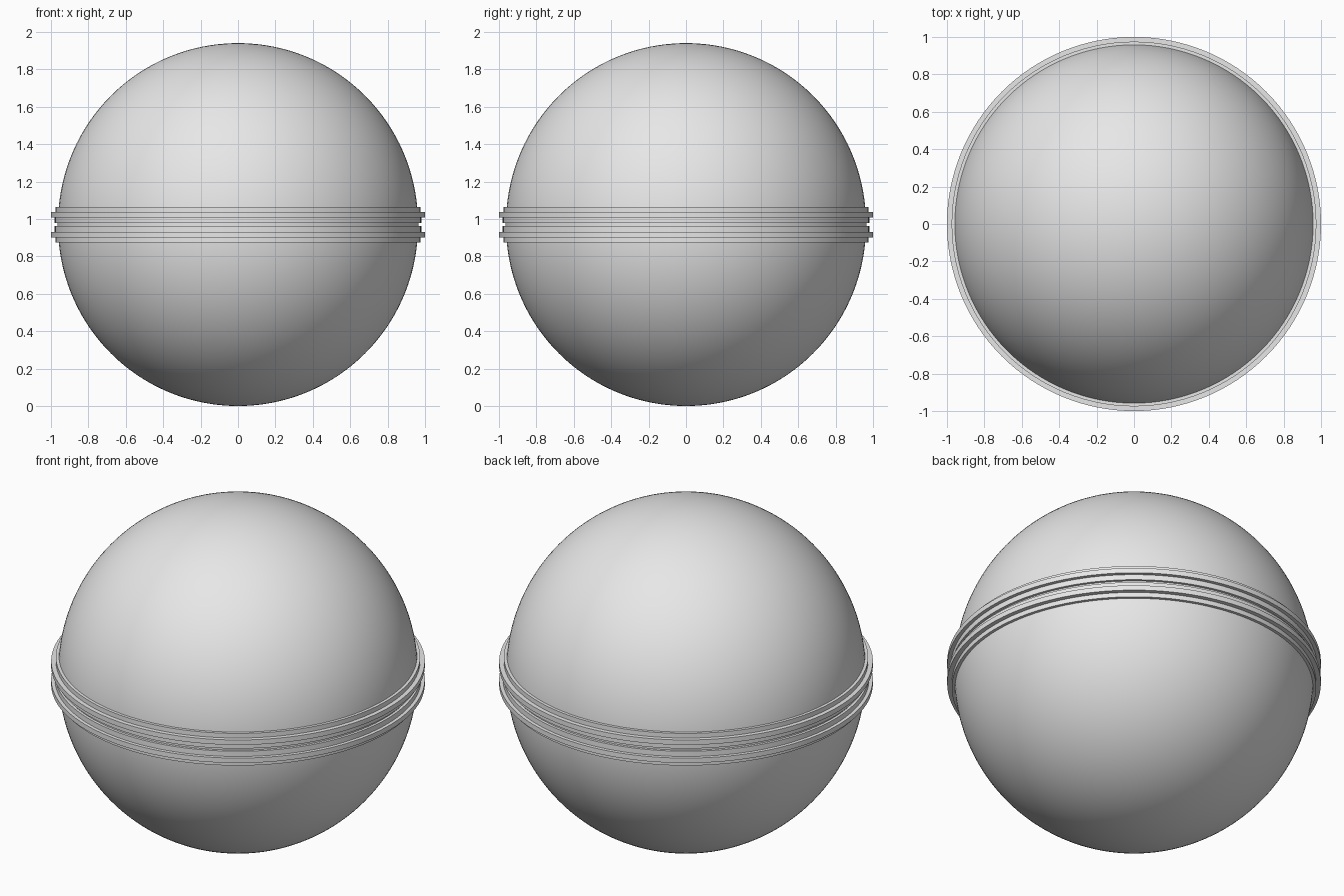
import bpy
import bmesh
import math

CENTRE = 0.97      # height of the seam between the halves
RADIUS = 0.962     # shell radius
GAP = 0.008        # half of the seam width
SEGMENTS = 128

cube = bpy.data.objects.get("Cube")
if cube:
    bpy.data.objects.remove(cube)

grey = bpy.data.materials.new("light_grey")
grey.use_nodes = True
grey.diffuse_color = (0.8, 0.8, 0.8, 1)
grey.node_tree.nodes["Principled BSDF"].inputs["Base Color"].default_value = grey.diffuse_color


def lathe(name, profile, side, closed=False):
    """Spin a (radius, offset from seam) profile around z; side is 1 or -1."""
    bm = bmesh.new()
    verts = [bm.verts.new((r, 0, side * h)) for r, h in profile]
    edges = [bm.edges.new(pair) for pair in zip(verts, verts[1:])]
    if closed:
        edges.append(bm.edges.new((verts[-1], verts[0])))
    bmesh.ops.spin(bm, geom=verts + edges, axis=(0, 0, 1), cent=(0, 0, 0),
                   angle=math.tau, steps=SEGMENTS, use_duplicate=False)
    bmesh.ops.remove_doubles(bm, verts=bm.verts, dist=0.0001)
    bmesh.ops.recalc_face_normals(bm, faces=bm.faces)
    mesh = bpy.data.meshes.new(name)
    bm.to_mesh(mesh)
    bm.free()
    mesh.materials.append(grey)
    obj = bpy.data.objects.new(name, mesh)
    obj.location.z = CENTRE
    bpy.context.collection.objects.link(obj)
    bpy.ops.object.select_all(action='DESELECT')
    obj.select_set(True)
    bpy.context.view_layer.objects.active = obj
    bpy.ops.object.shade_smooth_by_angle(angle=math.radians(30))


# Quarter arc from the seam to the pole, with a flat closing disc at the seam
STEPS = 48
arc = [(RADIUS * math.cos(a), GAP + RADIUS * math.sin(a))
       for a in (i * math.pi / 2 / STEPS for i in range(STEPS))]
shell = [(0, GAP)] + arc + [(0, GAP + RADIUS)]

# Stepped rim: inner collar, projecting flange, outer collar
rim = [(0.94, GAP), (0.98, GAP), (0.98, 0.039), (1.0, 0.039),
       (1.0, 0.068), (0.975, 0.068), (0.975, 0.095), (0.94, 0.095)]

for label, side in (("upper", 1), ("lower", -1)):
    lathe(label + "_hemisphere", shell, side)
    lathe(label + "_rim", rim, side, closed=True)

# Recessed band that closes the seam
lathe("seam_band", [(0.95, -0.02), (0.965, -0.02), (0.965, 0.02), (0.95, 0.02)], 1, closed=True)
